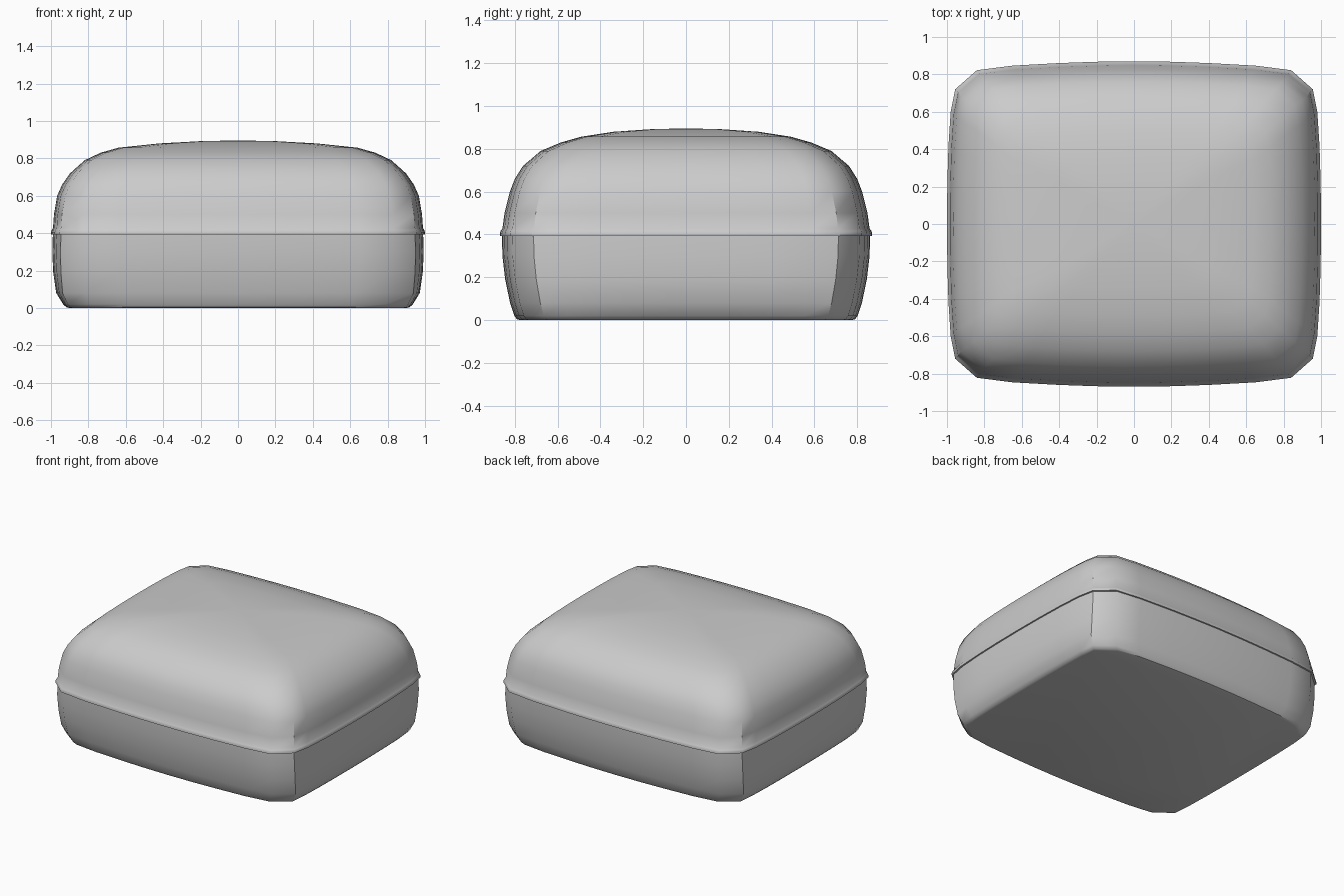
import bpy, bmesh, math

if "Cube" in bpy.data.objects:
    bpy.data.objects.remove(bpy.data.objects["Cube"])

# Quarter of the plan outline as fractions of half width / half depth,
# from the middle of the right side to the middle of the back
SIDE = [(1.0, 0.0), (0.998, 0.25), (0.992, 0.48), (0.98, 0.69), (0.956, 0.828)]
BACK = [(0.84, 0.945), (0.65, 0.973), (0.4, 0.989), (0.2, 0.997), (0.0, 1.0)]


def outline(z, hx, hy, bulge=1.0):
    """Closed ring at height z; bulge scales how far the right/left sides bow out."""
    q = [(hx * (1 - (1 - x) * bulge), hy * y) for x, y in SIDE]
    q += [(hx * x, hy * y) for x, y in BACK]
    half = q + [(-x, y) for x, y in reversed(q[:-1])]
    ring = half + [(-x, -y) for x, y in half[1:-1]]
    return [(x, y, z) for x, y in ring]


def loft(name, rings, bottom=False, peak=None):
    bm = bmesh.new()
    loops = [[bm.verts.new(p) for p in outline(*r)] for r in rings]
    n = len(loops[0])
    for a, b in zip(loops, loops[1:]):
        for i in range(n):
            j = (i + 1) % n
            bm.faces.new((a[i], a[j], b[j], b[i]))
    if bottom:
        bm.faces.new(list(reversed(loops[0])))
    if peak is not None:
        tip = bm.verts.new((0, 0, peak))
        for i in range(n):
            bm.faces.new((loops[-1][i], loops[-1][(i + 1) % n], tip))
    me = bpy.data.meshes.new(name)
    bm.to_mesh(me)
    bm.free()
    ob = bpy.data.objects.new(name, me)
    bpy.context.collection.objects.link(ob)
    bpy.ops.object.select_all(action='DESELECT')
    ob.select_set(True)
    bpy.context.view_layer.objects.active = ob
    bpy.ops.object.shade_smooth_by_angle(angle=math.radians(36))
    return ob


# Lower half with flat, softly rounded bottom
loft("case_base", [
    (0.0, 0.90, 0.775, 0.5), (0.004, 0.918, 0.79, 0.5), (0.02, 0.935, 0.802, 0.6),
    (0.08, 0.972, 0.822, 0.8), (0.19, 0.988, 0.845, 0.95), (0.30, 0.993, 0.858),
    (0.392, 0.99, 0.86),
], bottom=True)

# Domed lid with a thin raised lip along the seam
loft("case_lid", [
    (0.392, 0.99, 0.86), (0.393, 1.0, 0.87), (0.405, 1.0, 0.87),
    (0.417, 0.996, 0.866), (0.428, 0.989, 0.858), (0.50, 0.984, 0.848),
    (0.60, 0.967, 0.823), (0.66, 0.940, 0.800), (0.72, 0.898, 0.762),
    (0.79, 0.82, 0.68), (0.83, 0.735, 0.585), (0.857, 0.64, 0.49),
    (0.88, 0.42, 0.34), (0.892, 0.2, 0.165),
], peak=0.896)
